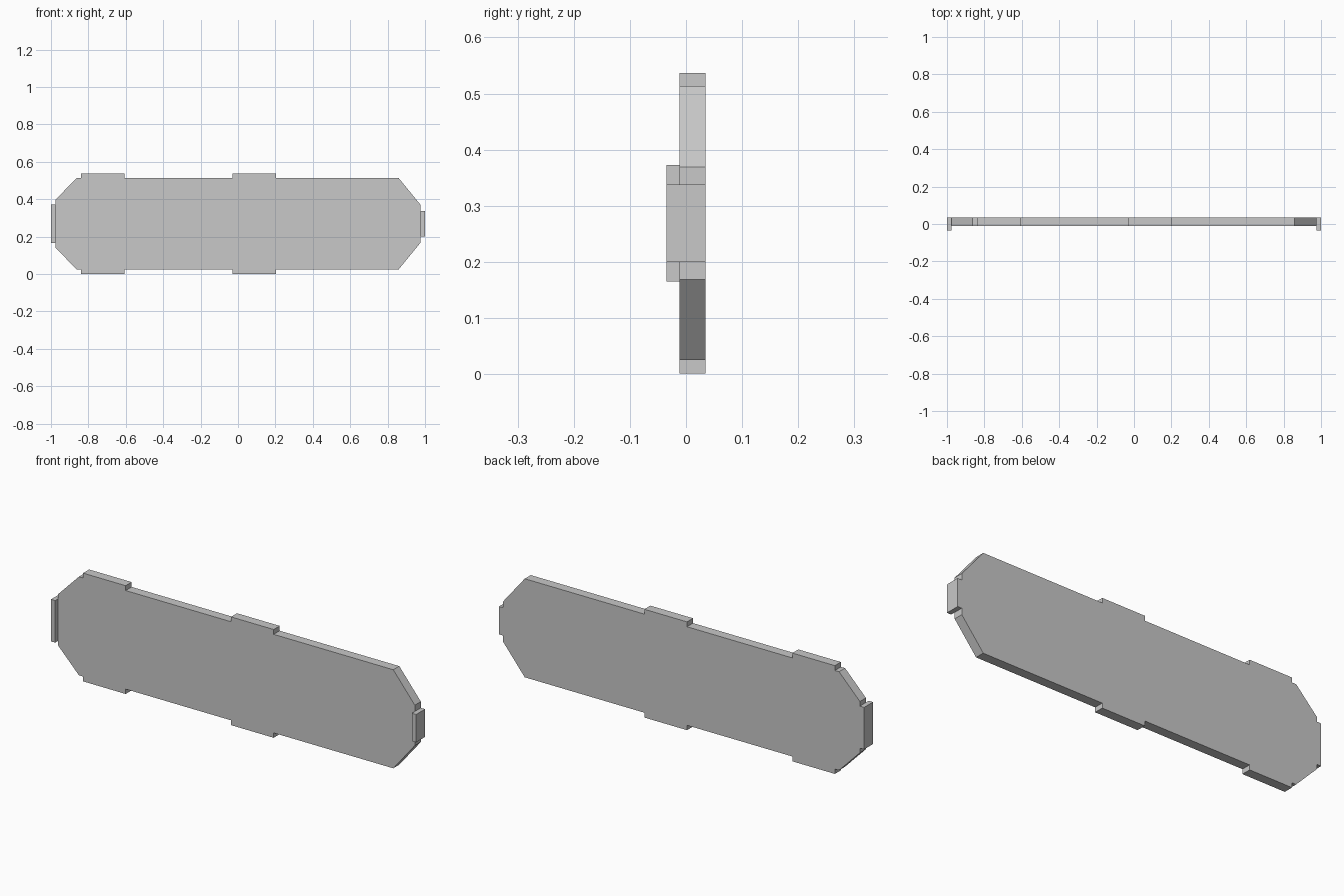
import bpy
import bmesh

cube = bpy.data.objects.get("Cube")
if cube:
    bpy.data.objects.remove(cube, do_unlink=True)

FRONT, BACK, LIP = -0.012, 0.035, -0.035
MID = 0.269  # height of the mirror line

grey = bpy.data.materials.new("plain grey")
grey.use_nodes = True
colour = (0.58, 0.58, 0.58, 1)
grey.diffuse_color = colour
grey.node_tree.nodes["Principled BSDF"].inputs["Base Color"].default_value = colour


def extruded(name, outline, y0, y1):
    """Extrude an x-z outline from y0 back to y1."""
    bm = bmesh.new()
    face = bm.faces.new([bm.verts.new((x, y0, z)) for x, z in outline])
    result = bmesh.ops.extrude_face_region(bm, geom=[face], use_keep_orig=True)
    moved = [v for v in result["geom"] if isinstance(v, bmesh.types.BMVert)]
    bmesh.ops.translate(bm, verts=moved, vec=(0, y1 - y0, 0))
    bmesh.ops.recalc_face_normals(bm, faces=bm.faces[:])
    mesh = bpy.data.meshes.new(name)
    bm.to_mesh(mesh)
    bm.free()
    mesh.materials.append(grey)
    obj = bpy.data.objects.new(name, mesh)
    bpy.context.collection.objects.link(obj)
    return obj


# Upper edge as (x, height above the mirror line), with two raised steps
EDGE, STEP = 0.244, 0.268
upper = [(-0.977, 0.127), (-0.863, EDGE), (-0.84, EDGE)]
for x0, x1 in [(-0.84, -0.607), (-0.03, 0.204)]:
    if x0 > -0.8:
        upper.append((x0, EDGE))
    upper += [(x0, STEP), (x1, STEP), (x1, EDGE)]
upper += [(0.859, EDGE), (0.977, 0.1)]

# Main plate, mirrored top to bottom
outline = [(x, MID + h) for x, h in upper] + [(x, MID - h) for x, h in reversed(upper)]
extruded("plate", outline, FRONT, BACK)

# End tabs, standing proud of the front
for name, x0, x1, half in [("right_end_tab", -1, -0.977, 0.104),
                           ("left_end_tab", 0.977, 1, 0.069)]:
    corners = [(x0, MID - half), (x1, MID - half), (x1, MID + half), (x0, MID + half)]
    extruded(name, corners, LIP, BACK)
